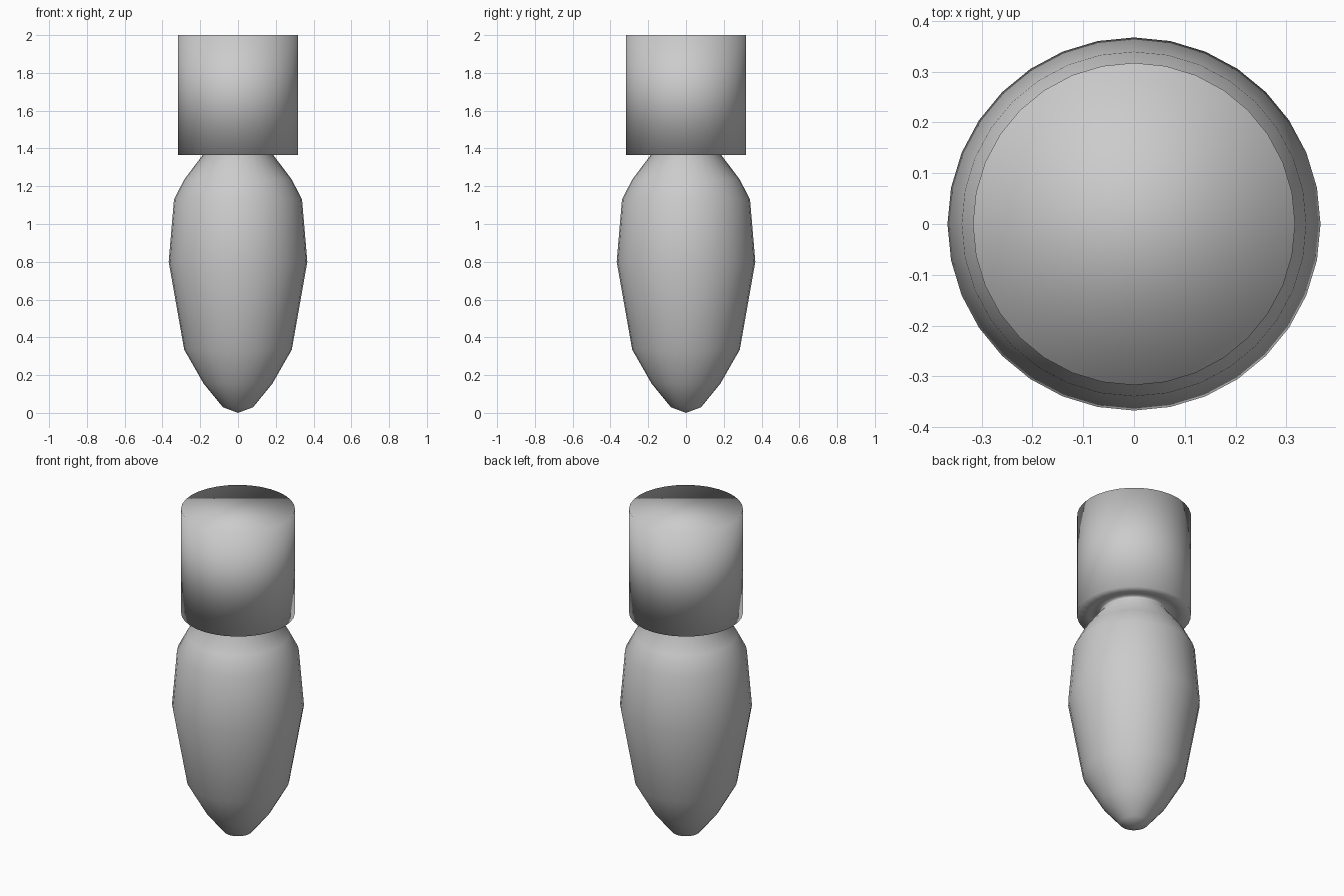
import bpy, bmesh, math

if "Cube" in bpy.data.objects:
    bpy.data.objects.remove(bpy.data.objects["Cube"])

SIDES = 32


def lathe(name, profile):
    """Revolve (radius, z) points around z; zero radius makes a pole, open ends stay open."""
    bm = bmesh.new()
    rings = []
    for r, z in profile:
        if r == 0:
            rings.append([bm.verts.new((0, 0, z))] * SIDES)
        else:
            rings.append([bm.verts.new((r * math.cos(2 * math.pi * i / SIDES),
                                        r * math.sin(2 * math.pi * i / SIDES), z))
                          for i in range(SIDES)])
    for a, b in zip(rings, rings[1:]):
        for i in range(SIDES):
            j = (i + 1) % SIDES
            loop = list(dict.fromkeys([a[i], a[j], b[j], b[i]]))
            bm.faces.new(loop)
    # flat single-face cap when the profile ends on a ring
    if profile[-1][0] > 0:
        bm.faces.new(rings[-1])
    bmesh.ops.recalc_face_normals(bm, faces=bm.faces[:])
    for f in bm.faces:
        f.smooth = True
    mesh = bpy.data.meshes.new(name)
    bm.to_mesh(mesh)
    bm.free()
    obj = bpy.data.objects.new(name, mesh)
    bpy.context.collection.objects.link(obj)
    return obj


# tapered body with its shoulder, neck, and the socket underside and wall in one skin
lathe("bulb_and_socket", [
    (0, 0), (0.08, 0.03), (0.182, 0.155), (0.285, 0.335), (0.367, 0.80),
    (0.339, 1.13), (0.285, 1.235), (0.187, 1.365),
    (0.19, 1.38), (0.245, 1.366),
    (0.317, 1.365), (0.317, 2.0),
])
